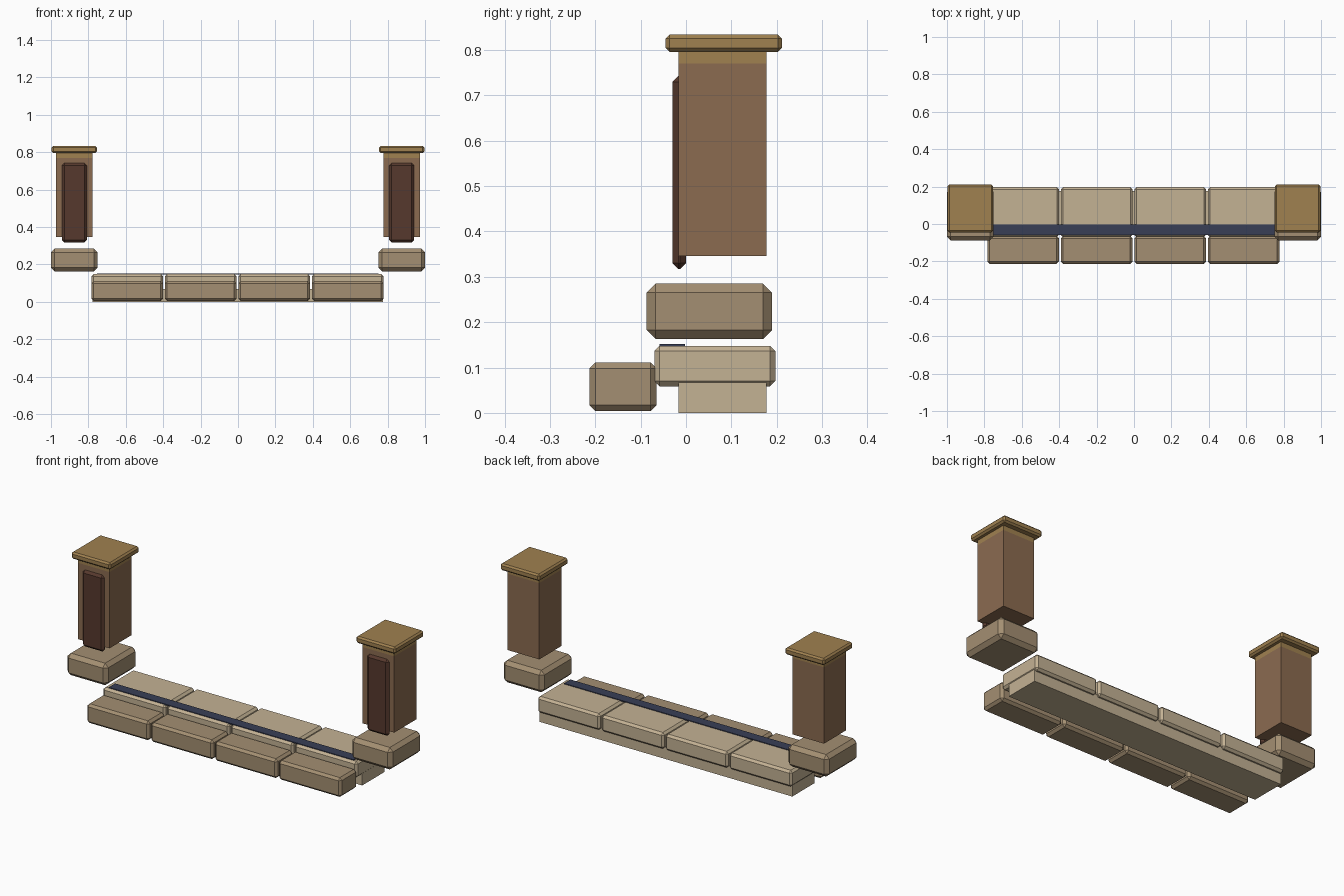
import bpy
import bmesh

cube = bpy.data.objects.get("Cube")
if cube:
    bpy.data.objects.remove(cube, do_unlink=True)


def linear(c):
    c /= 255
    return c / 12.92 if c <= 0.04045 else ((c + 0.055) / 1.055) ** 2.4


def material(name, r, g, b):
    colour = (linear(r), linear(g), linear(b), 1)
    mat = bpy.data.materials.new(name)
    mat.use_nodes = True
    mat.diffuse_color = colour
    bsdf = mat.node_tree.nodes["Principled BSDF"]
    bsdf.inputs["Base Color"].default_value = colour
    bsdf.inputs["Roughness"].default_value = 0.8
    return mat


light_stone = material("light_stone", 196, 178, 148)
dark_stone = material("dark_stone", 164, 143, 114)
brown_wood = material("brown_wood", 139, 107, 80)
dark_wood = material("dark_wood", 86, 57, 45)
gold_trim = material("gold_trim", 160, 129, 80)
navy_inlay = material("navy_inlay", 56, 62, 86)


def block(name, x, y, z, mat, chamfer=0):
    """Box from (min, max) ranges, with chamfered edges if asked."""
    bm = bmesh.new()
    bmesh.ops.create_cube(bm, size=1)
    for v in bm.verts:
        for i, (low, high) in enumerate((x, y, z)):
            v.co[i] = high if v.co[i] > 0 else low
    if chamfer:
        bmesh.ops.bevel(bm, geom=bm.edges[:], offset=chamfer, segments=1,
                        affect='EDGES', profile=0.5)
    mesh = bpy.data.meshes.new(name)
    bm.to_mesh(mesh)
    bm.free()
    mesh.materials.append(mat)
    obj = bpy.data.objects.new(name, mesh)
    bpy.context.collection.objects.link(obj)
    return obj


# Stone steps: a front row and a higher rear row of four slabs each
STEP_CENTRE, PITCH, HALF = -0.003, 0.393, 0.192
for i in range(4):
    cx = STEP_CENTRE + (i - 1.5) * PITCH
    span = (cx - HALF, cx + HALF)
    block(f"front_step_{i + 1}", span, (-0.213, -0.065), (0.004, 0.111),
          dark_stone, 0.013)
    block(f"rear_step_{i + 1}", span, (-0.07, 0.197), (0.058, 0.148),
          light_stone, 0.012)

# Foundation under the rear steps, and the thin inlay on top of them
block("foundation", (-0.777, 0.775), (-0.017, 0.177), (0, 0.07), light_stone)
block("inlay_strip", (-0.754, 0.751), (-0.058, -0.002), (0.146, 0.152),
      navy_inlay)

# Pillars at both ends: base stone, shaft, neck band, cap and front panel
for side, sign in (("left", 1), ("right", -1)):
    def pillar_part(part, half_width, y, z, mat, chamfer=0):
        cx = sign * 0.875
        block(f"{side}_pillar_{part}", (cx - half_width, cx + half_width),
              y, z, mat, chamfer)

    pillar_part("base", 0.125, (-0.087, 0.19), (0.163, 0.285), dark_stone, 0.02)
    pillar_part("shaft", 0.097, (-0.017, 0.177), (0.346, 0.77), brown_wood)
    pillar_part("neck", 0.097, (-0.017, 0.177), (0.77, 0.798), gold_trim)
    pillar_part("cap", 0.121, (-0.045, 0.212), (0.796, 0.834), gold_trim, 0.009)
    pillar_part("panel", 0.067, (-0.03, 0), (0.317, 0.743), dark_wood, 0.0135)
